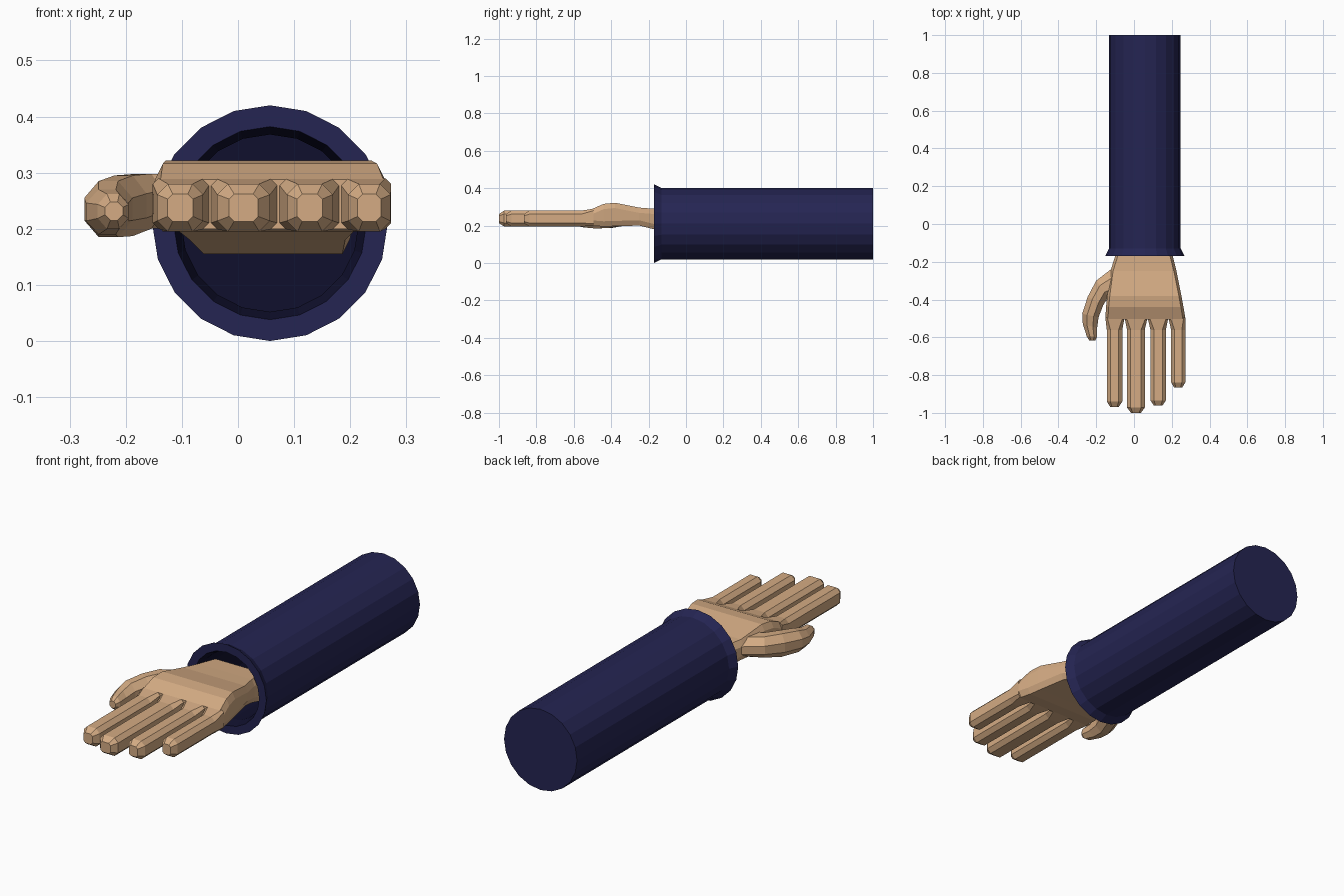
import bpy, bmesh, math
from mathutils import Vector

if "Cube" in bpy.data.objects:
    bpy.data.objects.remove(bpy.data.objects["Cube"])


def material(name, rgb):
    m = bpy.data.materials.new(name)
    m.diffuse_color = (*rgb, 1)
    m.use_nodes = True
    m.node_tree.nodes["Principled BSDF"].inputs["Base Color"].default_value = m.diffuse_color
    return m


skin = material("skin", (0.66, 0.41, 0.23))
navy = material("navy_cloth", (0.018, 0.018, 0.085))
dark = material("dark_lining", (0.005, 0.005, 0.026))


def finish(name, bm, mats):
    bmesh.ops.recalc_face_normals(bm, faces=bm.faces)
    mesh = bpy.data.meshes.new(name)
    bm.to_mesh(mesh)
    bm.free()
    for m in mats:
        mesh.materials.append(m)
    ob = bpy.data.objects.new(name, mesh)
    bpy.context.collection.objects.link(ob)
    return ob


def bridge(bm, rings):
    """Quads between successive rings, caps on both ends."""
    n = len(rings[0])
    for a, b in zip(rings, rings[1:]):
        for i in range(n):
            j = (i + 1) % n
            bm.faces.new((a[i], a[j], b[j], b[i]))
    return [bm.faces.new(rings[0]), bm.faces.new(rings[-1])]


def loft(name, sections):
    """Chamfered-box sections: left (x, y), right (x, y), bottom, top, side chamfer, height chamfer."""
    bm = bmesh.new()
    rings = []
    for left, right, lo, hi, cw, ch in sections:
        l, r = Vector((*left, 0)), Vector((*right, 0))
        width = (r - l).length
        t = cw / width
        outline = [(t, lo), (1 - t, lo), (1, lo + ch), (1, hi - ch),
                   (1 - t, hi), (t, hi), (0, hi - ch), (0, lo + ch)]
        ring = []
        for u, z in outline:
            p = l.lerp(r, u)
            ring.append(bm.verts.new((p.x, p.y, z)))
        rings.append(ring)
    bridge(bm, rings)
    return finish(name, bm, [skin])


# Sleeve: outer tube, flared cuff, rolled inner lip and hollow lining
profile = [(1.0, 0.19), (-0.13, 0.19), (-0.17, 0.21),
           (-0.17, 0.172), (-0.13, 0.158), (0.98, 0.158)]
bm = bmesh.new()
rings = []
for y, r in profile:
    angles = [math.tau * i / 20 for i in range(20)]
    rings.append([bm.verts.new((0.057 + r * math.sin(a), y, 0.21 + r * math.cos(a)))
                  for a in angles])
back, floor = bridge(bm, rings)
for f in bm.faces:
    radius = max(math.hypot(v.co.x - 0.057, v.co.z - 0.21) for v in f.verts)
    if radius < 0.18 and f is not back:
        f.material_index = 1
finish("sleeve", bm, [navy, dark])

# Palm, from wrist to knuckles: y, left x, right x, bottom, top
palm = [(-0.08, -0.075, 0.20, 0.155, 0.285),
        (-0.17, -0.10, 0.205, 0.18, 0.29),
        (-0.25, -0.125, 0.225, 0.20, 0.296),
        (-0.38, -0.142, 0.251, 0.197, 0.322),
        (-0.44, -0.148, 0.262, 0.195, 0.316),
        (-0.505, -0.152, 0.273, 0.20, 0.288)]
loft("palm", [((l, y), (r, y), lo, hi, 0.014, 0.028) for y, l, r, lo, hi in palm])

# Fingers: centre x, half width, tip y, and knuckle span between the webs
fingers = [("index_finger", -0.103, 0.041, -0.968, -0.152, -0.05),
           ("middle_finger", 0.010, 0.047, -1.0, -0.05, 0.072),
           ("ring_finger", 0.128, 0.041, -0.962, 0.072, 0.182),
           ("little_finger", 0.234, 0.038, -0.866, 0.182, 0.273)]
for name, x, w, tip, web_l, web_r in fingers:
    def row(y, half, lo, hi, c):
        return ((x - half, y), (x + half, y), lo, hi, c, c)
    loft(name, [((web_l, -0.495), (web_r, -0.495), 0.20, 0.29, 0.01, 0.01),
                row(-0.56, w, 0.195, 0.28, 0.019),
                row(tip + 0.028, w, 0.195, 0.28, 0.019),
                row(tip, w * 0.55, 0.213, 0.262, 0.009)])

# Thumb, curving out from the side of the palm
thumb = [((-0.09, -0.215), (-0.09, -0.39), 0.205, 0.295),
         ((-0.20, -0.30), (-0.135, -0.385), 0.20, 0.298),
         ((-0.245, -0.385), (-0.163, -0.43), 0.187, 0.295),
         ((-0.274, -0.475), (-0.188, -0.495), 0.185, 0.285),
         ((-0.271, -0.53), (-0.195, -0.55), 0.19, 0.27),
         ((-0.25, -0.595), (-0.195, -0.598), 0.20, 0.262),
         ((-0.237, -0.617), (-0.205, -0.617), 0.215, 0.248)]
loft("thumb", [(l, r, lo, hi, 0.3 * math.dist(l, r), 0.3 * (hi - lo))
               for l, r, lo, hi in thumb])
